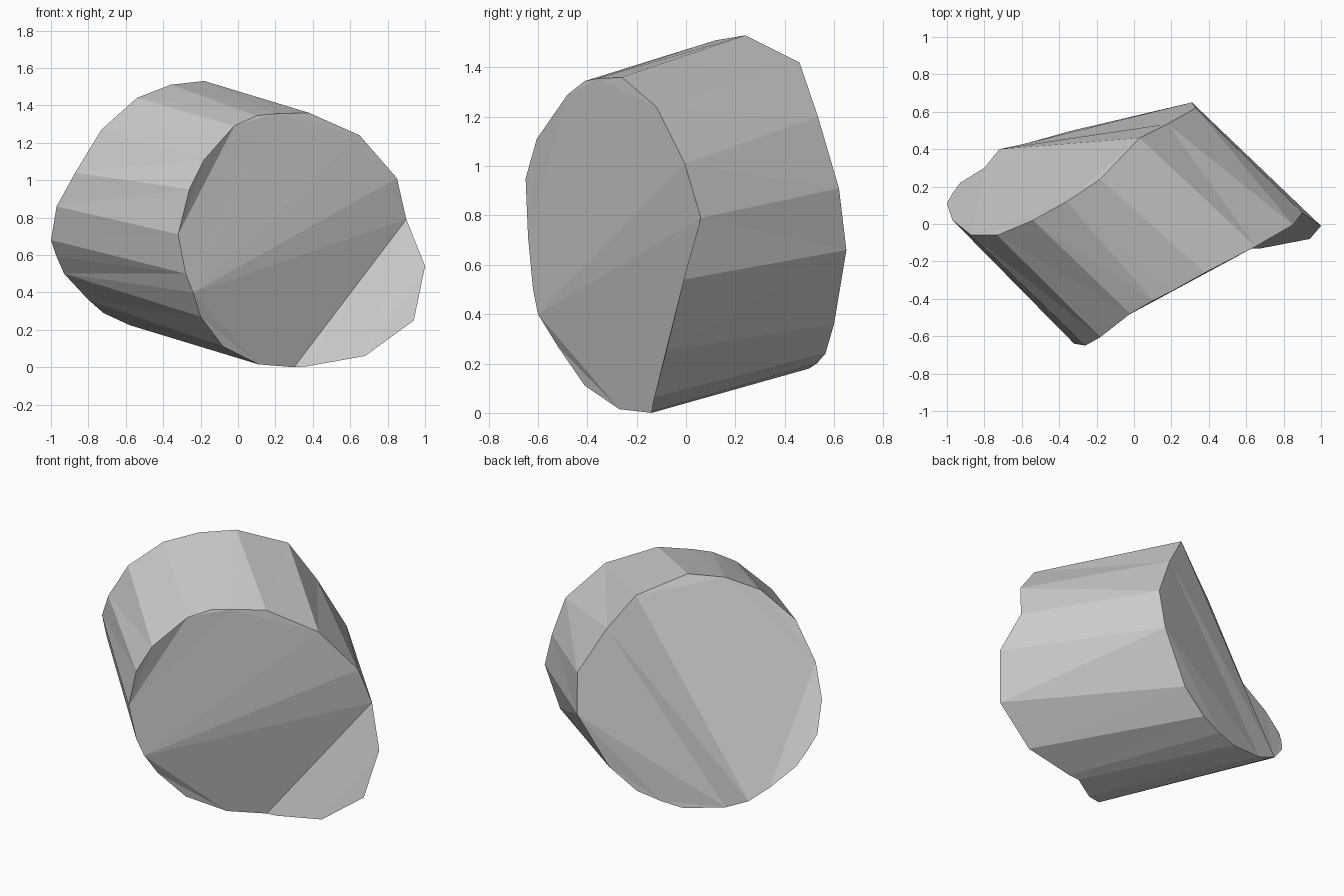
import bpy, bmesh

# Matching outlines of the two cut ends (clockwise seen from the front, from the bottom)
front = [(.30, -.14, 0), (.11, -.27, .015), (-.08, -.41, .11), (-.20, -.52, .27),
         (-.24, -.60, .40), (-.28, -.62, .50), (-.32, -.64, .71), (-.26, -.65, .95),
         (-.18, -.605, 1.11), (-.02, -.48, 1.29), (.10, -.41, 1.345), (.20, -.36, 1.355),
         (.38, -.26, 1.36), (.65, -.12, 1.24), (.85, -.005, 1.01), (.90, .06, .79),
         (1.0, -.01, .54), (.94, -.08, .25), (.68, -.13, .06), (.37, -.14, .005)]
back = [(-.33, .50, .18), (-.58, .43, .225), (-.72, .40, .29), (-.80, .30, .36),
        (-.93, .22, .50), (-.97, .165, .59), (-1.0, .11, .68), (-.97, .02, .86),
        (-.87, -.06, 1.04), (-.73, -.06, 1.27), (-.54, .02, 1.44), (-.36, .12, 1.51),
        (-.18, .24, 1.53), (.03, .46, 1.42), (.18, .535, 1.20), (.33, .62, .91),
        (.31, .65, .66), (.12, .60, .36), (-.05, .565, .24), (-.20, .53, .20)]
n = len(front)

bm = bmesh.new()
f = [bm.verts.new(p) for p in front]
b = [bm.verts.new(p) for p in back]

# Side wall
for i in range(n):
    j = (i + 1) % n
    bm.faces.new((f[i], f[j], b[j], b[i]))


def cap(ring, groups):
    """Close an end with facets folded along straight chords."""
    for g in groups:
        bm.faces.new([ring[i % n] for i in g])


cap(f, [range(6, 10), [4, 5, 6, *range(9, 15)],
        [0, 1, 2, 3, 4, 14, 15], range(15, 21)])
cap(b, [range(3, 9), [2, 3, *range(8, 14)],
        [1, 2, 13, 14, 15, 16], range(16, 22)])

bmesh.ops.recalc_face_normals(bm, faces=bm.faces)
bmesh.ops.triangulate(bm, faces=bm.faces)
mesh = bpy.data.meshes.new("cut_log")
bm.to_mesh(mesh)
bm.free()
bpy.context.collection.objects.link(bpy.data.objects.new("cut_log", mesh))
